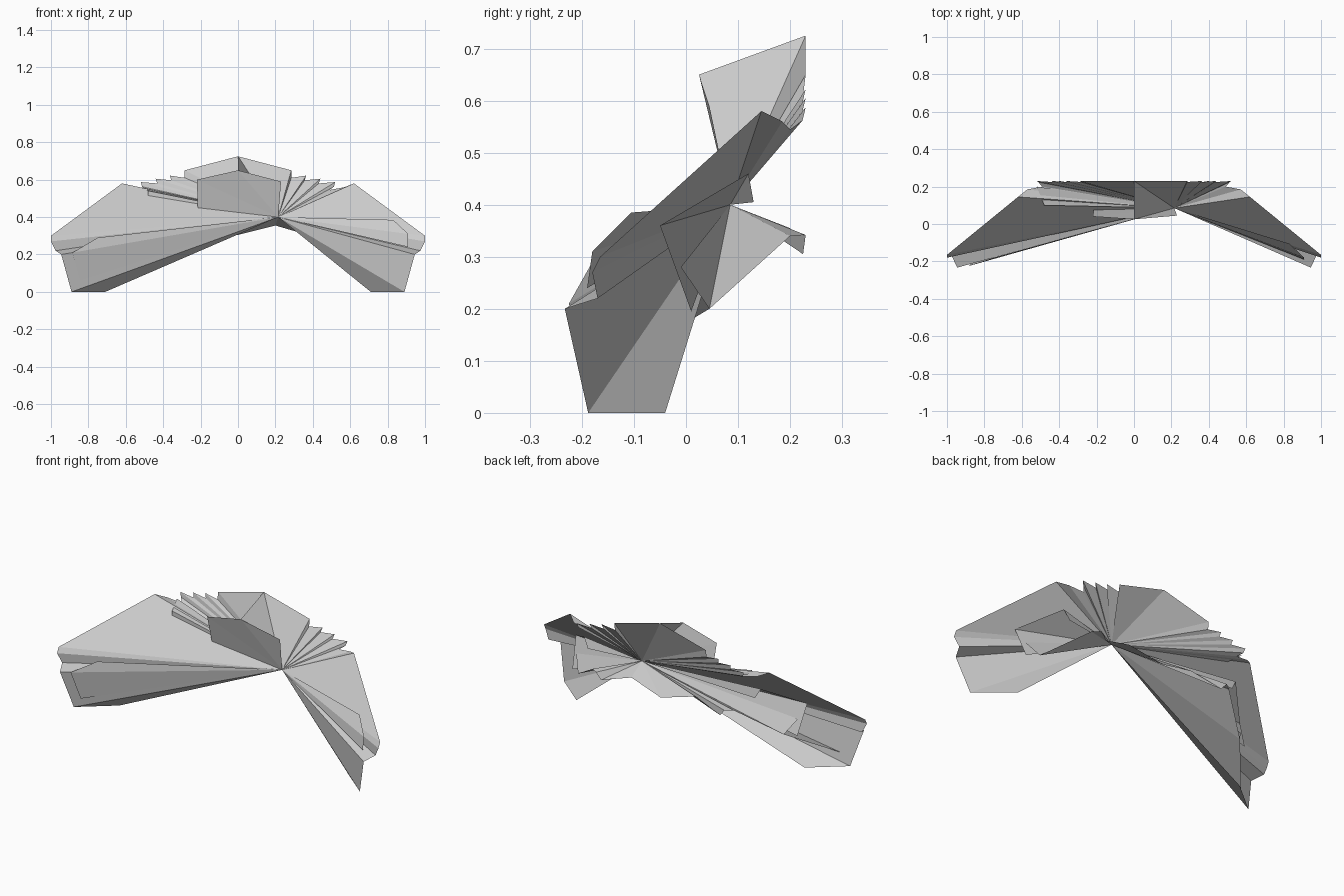
import bpy

APEX = (0.215, 0.085, 0.40)   # every pleat converges on this off-centre point


def fan(name, rim):
    """Flat pleats joining the apex to each segment of a rim line."""
    n = len(rim)
    mesh = bpy.data.meshes.new(name)
    mesh.from_pydata([APEX] + rim, [], [(0, i, i + 1) for i in range(1, n)])
    mesh.update()
    ob = bpy.data.objects.new(name, mesh)
    bpy.context.collection.objects.link(ob)
    return ob


def both_sides(name, rim):
    """The rim is mirrored, the apex is shared."""
    fan("right_" + name, rim)
    fan("left_" + name, [(-x, y, z) for x, y, z in rim][::-1])


# upper crest with stepped pleats along its edge
crest = [(0, .23, .725), (.285, .23, .65), (.285, .225, .61)]
for x, z in ((.365, .622), (.44, .605), (.52, .587)):
    crest += [(x, .23, z), (x - .008, .224, z - .025)]
crest += [(.49, .20, .545), (.57, .185, .56)]
both_sides("crest", crest)
fan("left_crest_step", [(-.52, .20, .56), (-.48, .10, .54), (-.48, .10, .515)])

# large outer wing, folding down to the ground
both_sides("wing", [
    (.57, .185, .56), (.62, .145, .58), (1, -.165, .30), (1, -.18, .27),
    (.975, -.17, .22), (.945, -.233, .20), (.89, -.188, 0), (.71, -.04, 0)])

# rounded contour just in front of the right wing
fan("right_wing_inset", [(.83, -.105, .385), (.91, -.18, .31), (.91, -.19, .24)])

# folded inset on the left wing
fan("left_wing_inset", [
    (-.75, -.18, .29), (-.885, -.225, .21), (-.845, -.19, .06), (-.64, .045, .20)])

# rear inner fold
both_sides("rear_fold", [
    (0, .225, .305), (.20, .20, .355), (.37, .225, .305), (.40, .23, .342),
    (.44, .20, .34), (.64, .045, .20), (.69, -.01, .28)])

# rear frame around the fold
both_sides("rear_frame", [
    (.70, .01, .195), (.72, -.05, .36), (.55, .12, .46), (.52, .13, .405)])

# front plate and the web tying it to the crest
fan("front_plate", [(.23, .045, .59), (0, .025, .65), (-.22, .04, .60), (-.215, .075, .45)])
fan("crest_web", [(0, .23, .725), (0, .025, .65)])
